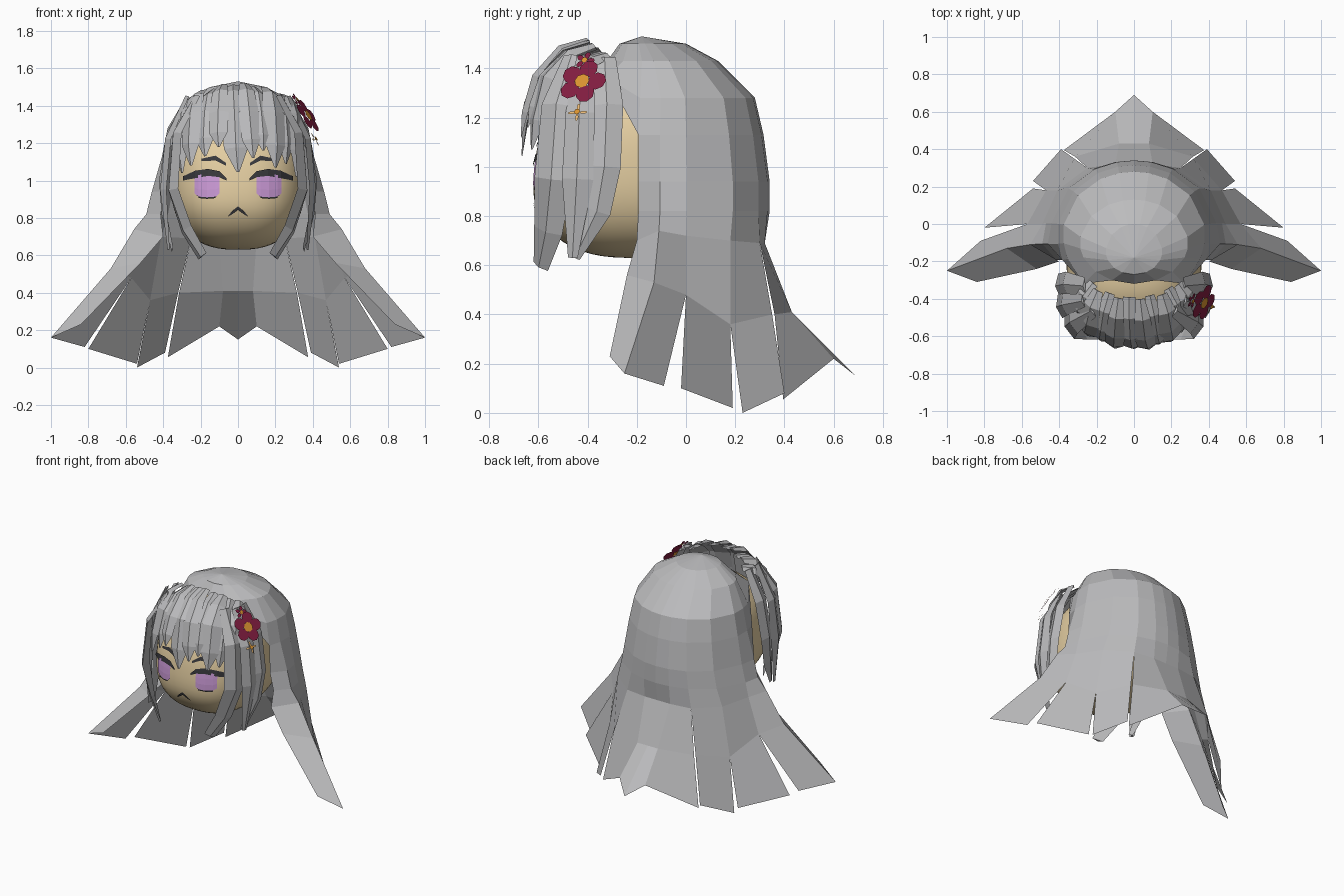
import bpy, bmesh, math
from mathutils import Vector

if "Cube" in bpy.data.objects:
    bpy.data.objects.remove(bpy.data.objects["Cube"])


def material(name, r, g, b):
    m = bpy.data.materials.new(name)
    m.diffuse_color = (r, g, b, 1)
    m.use_nodes = True
    m.node_tree.nodes["Principled BSDF"].inputs["Base Color"].default_value = m.diffuse_color
    return m


HAIR = material("silver hair", .50, .50, .51)
SKIN = material("skin", .78, .62, .36)
DARK = material("dark lash", .04, .04, .045)
IRIS = material("violet iris", .61, .33, .69)
RED = material("crimson petal", .22, .012, .05)
GOLD = material("orange stamen", .70, .29, .03)
CREAM = material("pale gold petal", .80, .48, .18)


def finish(name, bm, mat, mirror=False, smooth=False):
    bmesh.ops.remove_doubles(bm, verts=bm.verts, dist=.0005)
    bmesh.ops.recalc_face_normals(bm, faces=bm.faces)
    me = bpy.data.meshes.new(name)
    bm.to_mesh(me)
    bm.free()
    me.materials.append(mat)
    for p in me.polygons:
        p.use_smooth = smooth
    ob = bpy.data.objects.new(name, me)
    bpy.context.collection.objects.link(ob)
    if mirror:
        ob.modifiers.new("mirror", 'MIRROR')
    return ob


def face(bm, pts):
    bm.faces.new([bm.verts.new(p) for p in pts])


# ---- head: rounded-box ellipsoid, brow leaning back above the cheeks
HC, HR, HP = Vector((0, -.22, 1.01)), (.36, .415, .38), 2.5


def lean(z):
    return .12 * max(0, z - .84)


bm = bmesh.new()
bmesh.ops.create_uvsphere(bm, u_segments=48, v_segments=32, radius=1)
for v in bm.verts:
    k = sum(abs(c) ** HP for c in v.co) ** (-1 / HP)
    v.co = HC + Vector([c * k * r for c, r in zip(v.co, HR)])
    if v.co.y < HC.y:
        v.co.y += lean(v.co.z) * (HC.y - v.co.y) / HR[1]
finish("head", bm, SKIN, smooth=True)


def on_face(x, z, lift=.007):
    s = 1 - abs(x / HR[0]) ** HP - abs((z - HC.z) / HR[2]) ** HP
    depth = max(s, 0) ** (1 / HP)
    return Vector((x, HC.y - (HR[1] - lean(z)) * depth - lift, z))


# ---- face details: thin plates following the face, mirrored
def plate(name, mat, line, lift=.007):
    """line: (x, top z, bottom z) stations"""
    bm = bmesh.new()
    for a, b in zip(line, line[1:]):
        for j in range(3):
            za, zb = [[s[1] + (s[2] - s[1]) * (j + d) / 3 for d in (0, 1)] for s in (a, b)]
            face(bm, [on_face(a[0], za[0], lift), on_face(b[0], zb[0], lift),
                      on_face(b[0], zb[1], lift), on_face(a[0], za[1], lift)])
    finish(name, bm, mat, mirror=True)


plate("iris", IRIS, [(.10, 1.03, .93), (.12, 1.03, .912), (.165, 1.035, .908),
                     (.21, 1.03, .912), (.232, 1.03, .93)])
plate("upper_lash", DARK, [(.062, 1.012, 1.0), (.10, 1.05, 1.018), (.16, 1.062, 1.025),
                           (.23, 1.052, 1.012), (.295, 1.022, 1.0)], .009)
plate("lower_lash", DARK, [(.12, .914, .906), (.165, .910, .902), (.21, .914, .906)], .009)
plate("eyebrow", DARK, [(.065, 1.095, 1.08), (.12, 1.133, 1.107), (.195, 1.117, 1.103)])
plate("mouth", DARK, [(0, .862, .842), (.025, .842, .824), (.05, .816, .808)])

# ---- back hair: open cap of rings, half modelled and mirrored
ANGLES = [-90, -66, -45, -21, -8, 8, 38, 62, 78, 90]
RINGS = [  # z, half width, centre y, front radius, back radius
    (1.53, 0, -.18, 0, 0), (1.50, .15, -.15, .12, .15), (1.43, .29, -.10, .22, .23),
    (1.28, .38, -.05, .38, .33), (1.13, .41, -.05, .40, .365),
    (.94, .445, -.05, .40, .39), (.82, .475, -.05, .40, .39)]


def cap_point(i, r):
    if (i < 2 and r > 2) or (i == 2 and r > 3):
        return None
    z, rx, yc, rf, rb = RINGS[r]
    a = math.radians(ANGLES[i])
    s = math.sin(a)
    x = 0 if abs(ANGLES[i]) == 90 else rx * math.cos(a)
    if r > 4:
        x += {3: -.03, 4: .02}.get(i, 0)
    return Vector((x, yc + s * (rf if s < 0 else rb), z + (.08 if (i, r) == (2, 3) else 0)))


bm = bmesh.new()
for i in range(len(ANGLES) - 1):
    for r in range(len(RINGS) - 1):
        q = [cap_point(i, r), cap_point(i + 1, r), cap_point(i + 1, r + 1), cap_point(i, r + 1)]
        q = [p for p in q if p]
        if r == 0:
            q = q[1:]
        if len(q) > 2:
            face(bm, q)

# flared tail strands, each a few columns hanging from the cap's last ring
SIDE = ((.49, 0, .72), (.57, 0, .48))
REAR = ((.41, .18, .70), (.47, .18, .36))
NAPE = (.25, .30, .69)
TAILS = [
    [(3, (.40, -.20, .70), (.52, -.24, .56), (.84, -.31, .23)),
     (4, (.555, -.11, .74), (.68, -.13, .53), (1.0, -.25, .16)),
     (5, *SIDE, (.82, -.09, .11))],
    [(5, *SIDE, (.80, -.02, .10)), (6, *REAR, (.54, .19, .02))],
    [(6, *REAR, (.54, .23, .0)), (7, NAPE, (.32, .35, .40), (.39, .40, .08))],
    [(7, NAPE, (.315, .36, .40), (.375, .395, .055)),
     (8, (.10, .32, .69), (.08, .43, .41), (.10, .60, .22)),
     (9, (0, .32, .69), (0, .43, .41), (0, .69, .15))]]
for tail in TAILS:
    cols = [[cap_point(c[0], 6), *c[1:]] for c in tail]
    for a, b in zip(cols, cols[1:]):
        for r in range(3):
            face(bm, [a[r], b[r], b[r + 1], a[r + 1]])
finish("back_hair", bm, HAIR, mirror=True)


# ---- locks: tapered strands with a ridged triangular section
def lock(bm, path, widths, pull=1.0):
    """pull below 1 turns the flat of the lock towards the side of the head"""
    path = [Vector(p) for p in path]
    rings = []
    for k, (p, w) in enumerate(zip(path, widths)):
        t = (path[min(k + 1, len(path) - 1)] - path[max(k - 1, 0)]).normalized()
        out = Vector((p.x, (p.y + .25) * pull, max(0, p.z - 1.15)))
        out = (out - t * out.dot(t)).normalized()
        side = t.cross(out) * w / 2
        rings.append([bm.verts.new(q) for q in (p - side, p + out * w * .17, p + side)])
    for a, b in zip(rings, rings[1:]):
        for j in range(3):
            bm.faces.new([a[j], a[(j + 1) % 3], b[(j + 1) % 3], b[j]])
    bm.faces.new(rings[0])
    bm.faces.new(rings[-1])


# fringe fanning out from the parting
FRINGE = [  # root angle, tip angle, tip z, width
    (-62, -46, 1.04, .11), (-46, -36, 1.08, .12), (-32, -25, 1.13, .11), (-18, -14, 1.18, .10),
    (-6, 0, 1.045, .13), (7, 11, 1.12, .10), (20, 19, 1.16, .10), (34, 28, 1.07, .12),
    (48, 38, 1.09, .11), (62, 47, 1.02, .11)]
bm = bmesh.new()
for n, (a0, a1, tip, w) in enumerate(FRINGE):
    lift = .012 * (n % 2)
    zs = (1.505 + lift, 1.47 + lift, 1.365, 1.365 * .4 + tip * .6, tip)
    path = []
    for k, (rad, z) in enumerate(zip((.14, .25, .35, .395, .415), zs)):
        a = math.radians(a0 + (a1 - a0) * k / 4)
        rad += lift
        wide = (1.75, 1.25, 1.02, 1, 1)[k]
        drop = (.08, .07, .02, 0, 0)[k] * math.sin(a) ** 2
        path.append((rad * wide * math.sin(a), -.25 - rad * math.cos(a), z - drop))
    lock(bm, path, (w * .5, w * .85, w * 1.1, w, w * .12))
finish("fringe", bm, HAIR)

# long side locks framing the face
SIDE_LOCKS = [
    ([(.22, -.46, 1.45), (.325, -.52, 1.25), (.345, -.54, .95), (.275, -.56, .74),
      (.19, -.59, .595)], (.08, .14, .16, .13, .08)),
    ([(.27, -.41, 1.45), (.37, -.43, 1.22), (.395, -.44, .95), (.37, -.46, .63)],
     (.07, .12, .13, .04)),
    ([(.26, -.33, 1.44), (.36, -.32, 1.25), (.40, -.33, 1.0), (.39, -.36, .82), (.35, -.45, .63)],
     (.09, .13, .13, .11, .04))]
bm = bmesh.new()
for path, widths in SIDE_LOCKS:
    lock(bm, path, widths, .4)
finish("side_locks", bm, HAIR, mirror=True)


# ---- hair flowers
def flower(name, centre, radius, petals, slim, mat, heart):
    normal = Vector((.80, -.32, .50)).normalized()
    turn = normal.to_track_quat('Z', 'Y')
    c = Vector(centre)

    def disc(bm, u, v, ru, rv, ang, h):
        pts = []
        for k in range(8):
            t = k * math.pi / 4
            x, y = u + ru * math.cos(t), v + rv * math.sin(t)
            pts.append(c + turn @ Vector((x * math.cos(ang) - y * math.sin(ang),
                                          x * math.sin(ang) + y * math.cos(ang), h)))
        face(bm, pts)

    bm = bmesh.new()
    for k in range(petals):
        disc(bm, radius * .62, 0, radius * .42, radius * slim, k * math.tau / petals + .07, .001 * k)
    finish(name + "_petals", bm, mat)
    bm = bmesh.new()
    disc(bm, 0, 0, radius * .33, radius * .33, 0, .009)
    finish(name + "_centre", bm, heart)


flower("large_flower", (.37, -.42, 1.345), .098, 5, .41, RED, GOLD)
flower("upper_flower", (.31, -.41, 1.43), .04, 5, .30, RED, GOLD)
flower("small_flower", (.41, -.44, 1.22), .04, 4, .17, CREAM, GOLD)
